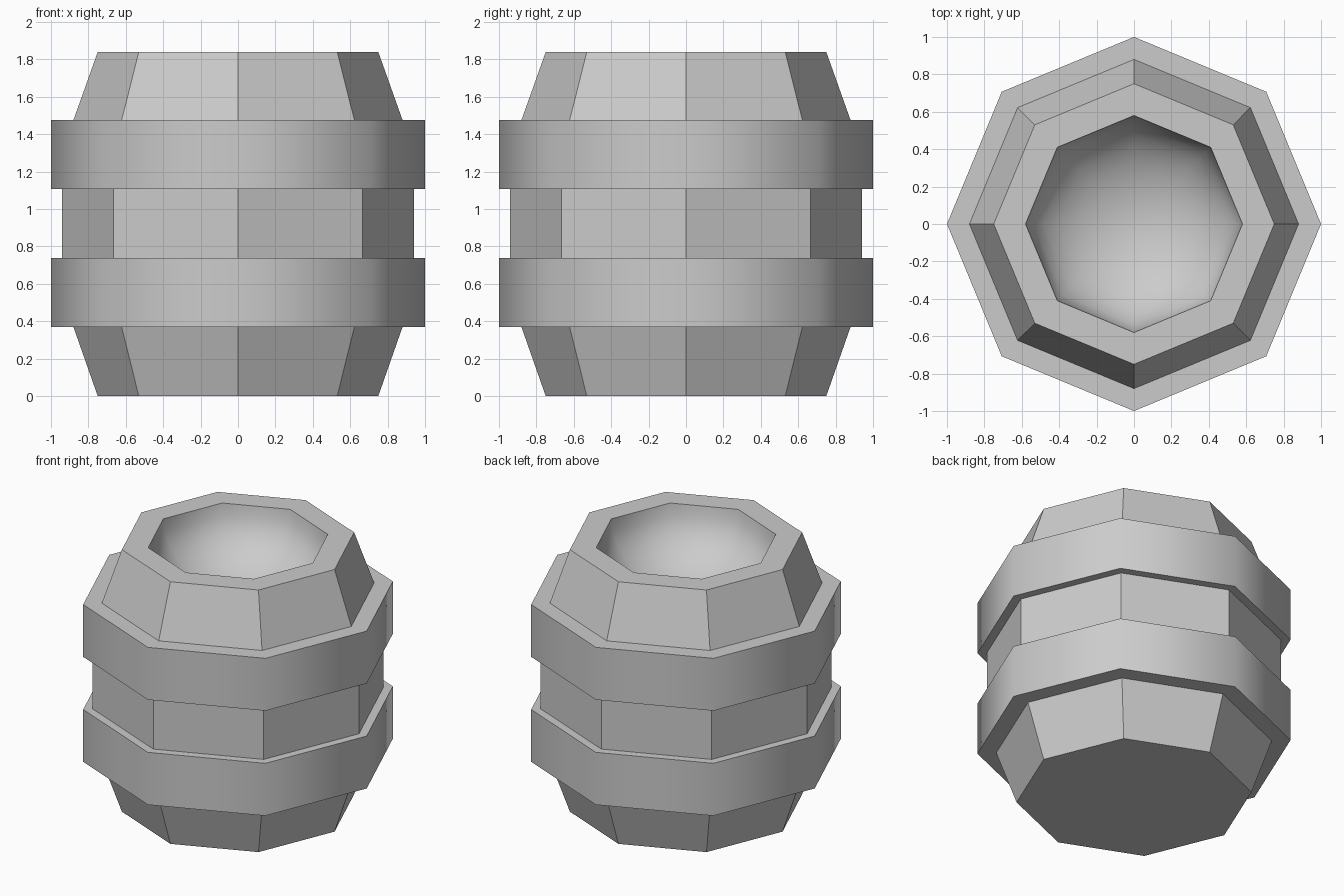
import bpy, bmesh
from math import cos, sin, pi

if "Cube" in bpy.data.objects:
    bpy.data.objects.remove(bpy.data.objects["Cube"])

SIDES = 8


def lathe(name, profile, smooth_from=None, closed=False):
    """Spin an (r, z) profile into an eight-sided solid; rings past smooth_from are shaded smooth."""
    bm = bmesh.new()
    rings = []
    for r, z in profile:
        if r == 0:
            rings.append([bm.verts.new((0, 0, z))] * SIDES)
        else:
            rings.append([bm.verts.new((r * cos(2 * pi * i / SIDES), r * sin(2 * pi * i / SIDES), z))
                          for i in range(SIDES)])
    spans = list(zip(rings, rings[1:] + rings[:1])) if closed else list(zip(rings, rings[1:]))
    for k, (a, b) in enumerate(spans):
        for i in range(SIDES):
            j = (i + 1) % SIDES
            corners = list(dict.fromkeys((a[i], a[j], b[j], b[i])))
            face = bm.faces.new(corners)
            face.smooth = smooth_from is not None and k >= smooth_from
    if not closed:
        bm.faces.new(rings[0][::-1])
    bmesh.ops.recalc_face_normals(bm, faces=bm.faces)
    # Keep the rim and other hard corners crisp
    for e in bm.edges:
        if len({f.smooth for f in e.link_faces}) > 1:
            e.smooth = False
    mesh = bpy.data.meshes.new(name)
    bm.to_mesh(mesh)
    bm.free()
    obj = bpy.data.objects.new(name, mesh)
    bpy.context.collection.objects.link(obj)
    return obj


# Faceted barrel body with a rounded bowl sunk into the top
STEPS = 8
DEPTH, MOUTH, TOP = 0.42, 0.58, 1.84
outer = [(0.75, 0), (0.88, 0.37), (0.94, 0.55), (0.94, 1.29), (0.88, 1.475), (0.75, TOP)]
bowl = [(MOUTH * cos(pi / 2 * k / STEPS), TOP - DEPTH * sin(pi / 2 * k / STEPS)) for k in range(STEPS)]
lathe("barrel_body", outer + bowl + [(0, TOP - DEPTH)], smooth_from=len(outer))

# Two wide hoops around the body, smooth around the sides with sharp rims
for name, low in (("lower_hoop", 0.37), ("upper_hoop", 1.107)):
    high = low + 0.368
    hoop = lathe(name, [(1, low), (1, high), (0.86, high), (0.86, low)], closed=True)
    bpy.ops.object.select_all(action='DESELECT')
    hoop.select_set(True)
    bpy.context.view_layer.objects.active = hoop
    bpy.ops.object.shade_smooth_by_angle(angle=pi / 3)
